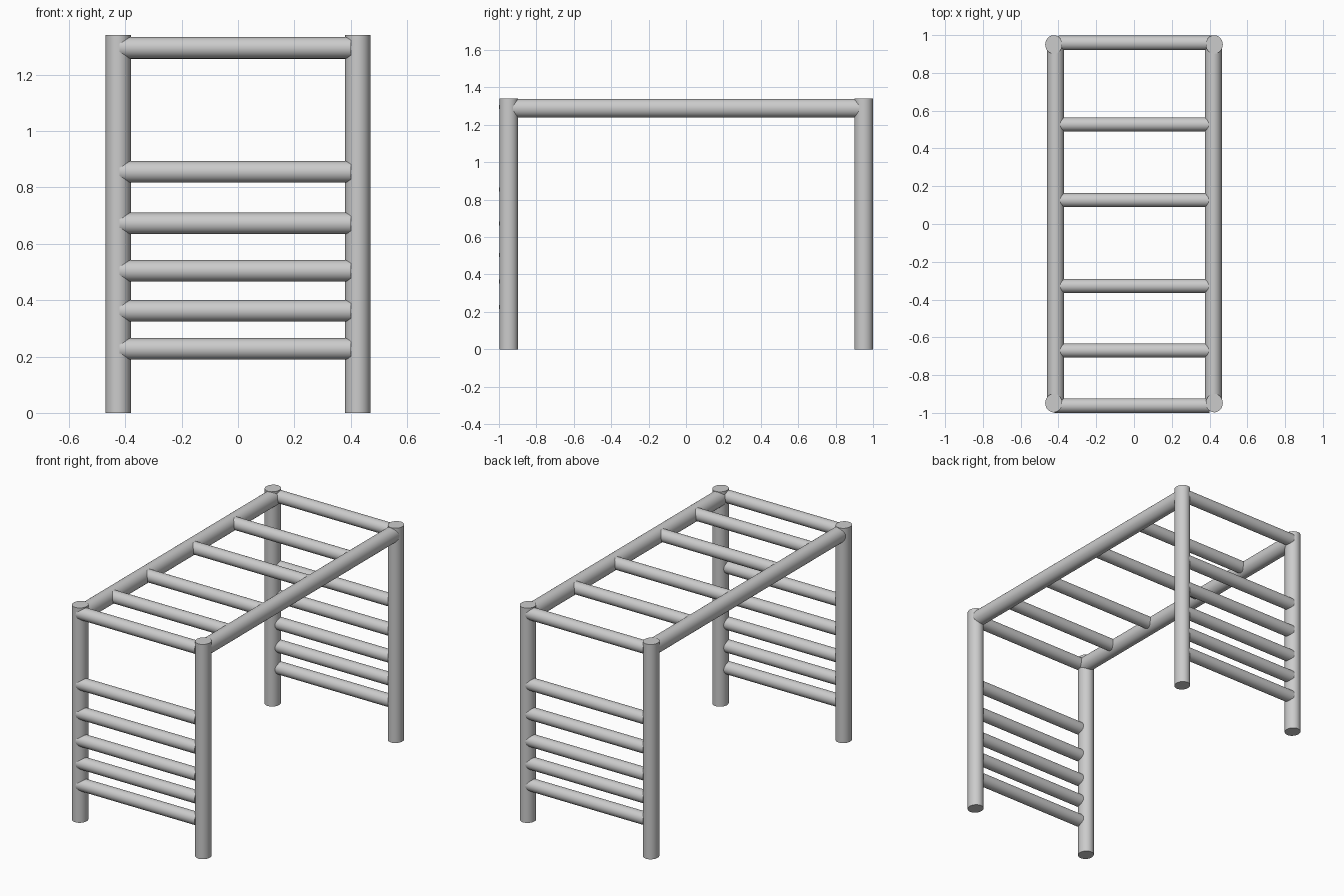
import bpy
from math import pi
from mathutils import Matrix, Vector

if "Cube" in bpy.data.objects:
    bpy.data.objects.remove(bpy.data.objects["Cube"])


def tube(name, axis, lo, hi, centre, radii):
    """Capped tube along axis; centre and radii are for the two other axes in x, y, z order."""
    bpy.ops.mesh.primitive_cylinder_add(vertices=48, radius=1, depth=1)
    ob = bpy.context.object
    ob.name = name
    if axis == 'X':
        ob.data.transform(Matrix.Rotation(pi / 2, 4, 'Y'))
    elif axis == 'Y':
        ob.data.transform(Matrix.Rotation(pi / 2, 4, 'X'))
    i = 'XYZ'.index(axis)
    loc, size = list(centre), list(radii)
    loc.insert(i, (lo + hi) / 2)
    size.insert(i, hi - lo)
    ob.data.transform(Matrix.Translation(Vector(loc)) @ Matrix.Diagonal((*size, 1)))
    bpy.ops.object.shade_smooth_by_angle()
    return ob


# corner posts
for x in (-0.425, 0.425):
    for y in (-0.948, 0.95):
        tube("corner_post", 'Z', 0, 1.34, (x, y), (0.045, 0.049))

# long top rails
for x in (-0.415, 0.42):
    tube("top_rail", 'Y', -0.95, 0.95, (x, 1.289), (0.045, 0.049))

# ladder rungs and end bars; the back set is the front turned half round
for z in (0.227, 0.362, 0.504, 0.672, 0.855, 1.295):
    name = "end_bar" if z > 1 else "ladder_rung"
    tube(name + "_front", 'X', -0.42, 0.40, (-0.9615, z), (0.0385, 0.038))
    tube(name + "_back", 'X', -0.40, 0.42, (0.9585, z), (0.0385, 0.038))

# overhead rungs
for y in (-0.67, -0.328, 0.126, 0.527):
    tube("overhead_rung", 'X', -0.415, 0.405, (y, 1.293), (0.037, 0.038))
